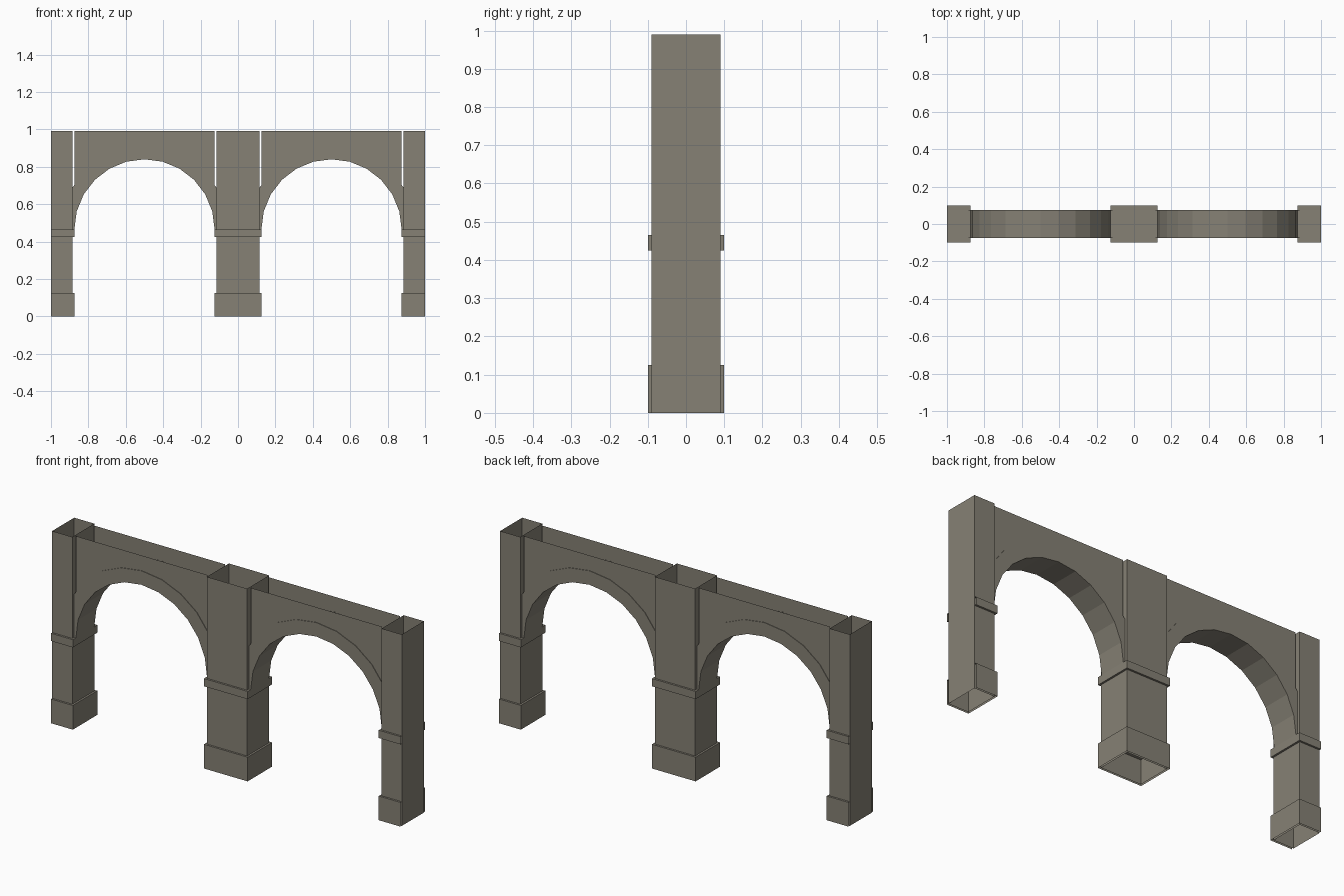
import bpy, bmesh, math

if "Cube" in bpy.data.objects:
    bpy.data.objects.remove(bpy.data.objects["Cube"], do_unlink=True)

stone = bpy.data.materials.new("warm_grey_stone")
stone.use_nodes = True
colour = (0.238, 0.220, 0.178, 1)
stone.diffuse_color = colour
stone.node_tree.nodes["Principled BSDF"].inputs["Base Color"].default_value = colour

TOP = 0.99          # top of the wall
SPRING = 0.465      # height where the arches start
RADIUS, OUTER = 0.375, 0.447
REACH = 0.385       # half distance between pillar faces
SEGMENTS = 12


def finish(name, bm):
    mesh = bpy.data.meshes.new(name)
    bm.to_mesh(mesh)
    bm.free()
    mesh.materials.append(stone)
    obj = bpy.data.objects.new(name, mesh)
    bpy.context.collection.objects.link(obj)
    return obj


def block(name, x0, x1, depth, z0, z1, open_sides):
    """Box shell, leaving out the faces that look along the open sides."""
    bm = bmesh.new()
    bmesh.ops.create_cube(bm, size=1)
    for v in bm.verts:
        v.co = ((x0 + x1) / 2 + v.co.x * (x1 - x0), v.co.y * 2 * depth,
                (z0 + z1) / 2 + v.co.z * (z1 - z0))
    bm.normal_update()
    gone = [f for f in bm.faces
            if any(f.normal[axis] * sign > 0.5 for axis, sign in open_sides)]
    bmesh.ops.delete(bm, geom=gone, context='FACES')
    finish(name, bm)


def strip(bm, line_a, line_b):
    """Quads between two lines of points."""
    a = [bm.verts.new(p) for p in line_a]
    b = [bm.verts.new(p) for p in line_b]
    for i in range(len(a) - 1):
        bm.faces.new((a[i], a[i + 1], b[i + 1], b[i]))


def arc(cx, radius, y):
    """Half circle from left to right, clipped at the pillar faces."""
    points = []
    for i in range(SEGMENTS + 1):
        t = math.pi * (1 - i / SEGMENTS)
        x = max(-REACH, min(REACH, radius * math.cos(t)))
        points.append((cx + x, y, SPRING + radius * math.sin(t)))
    return points


# Pillars: hollow shafts with a plinth and a capital band
UP, DOWN = (2, 1), (2, -1)
for label, x0, x1, end in (("right", -1, -0.885, -1), ("middle", -0.115, 0.115, 0),
                           ("left", 0.885, 1, 1)):
    outer = [(0, end)] if end else []
    low = x0 if end < 0 else x0 - 0.01
    high = x1 if end > 0 else x1 + 0.01
    block(label + "_pillar", x0, x1, 0.09, 0, TOP, [UP, DOWN])
    block(label + "_plinth", low, high, 0.1, 0, 0.125, [DOWN] + outer)
    block(label + "_capital", low, high, 0.1, 0.425, SPRING, outer)

# Arches: curved underside, flat rings and the thin wall sheets above
for label, cx in (("right", -0.5), ("left", 0.5)):
    ring = bmesh.new()
    strip(ring, arc(cx, RADIUS, -0.075), arc(cx, RADIUS, 0.075))
    for y in (-0.075, 0.075):
        strip(ring, arc(cx, RADIUS, y), arc(cx, OUTER, y))
        strip(ring, arc(cx, OUTER, y), arc(cx, OUTER, y * 0.95))
    bmesh.ops.remove_doubles(ring, verts=ring.verts, dist=0.0001)
    bmesh.ops.recalc_face_normals(ring, faces=ring.faces)
    finish(label + "_arch", ring)

    wall = bmesh.new()
    for y in (-0.072, 0.072):
        edge = [(max(cx - RADIUS, min(cx + RADIUS, x)), y, z)
                for x, _, z in arc(cx, OUTER, y) if z > SPRING + 0.2]
        crest = [(x, y, TOP) for x, _, z in edge]
        strip(wall, edge, crest)
    # Turn both sheets outward
    wall.normal_update()
    for f in wall.faces:
        if f.normal.y * f.calc_center_median().y < 0:
            f.normal_flip()
    finish(label + "_spandrel_wall", wall)
